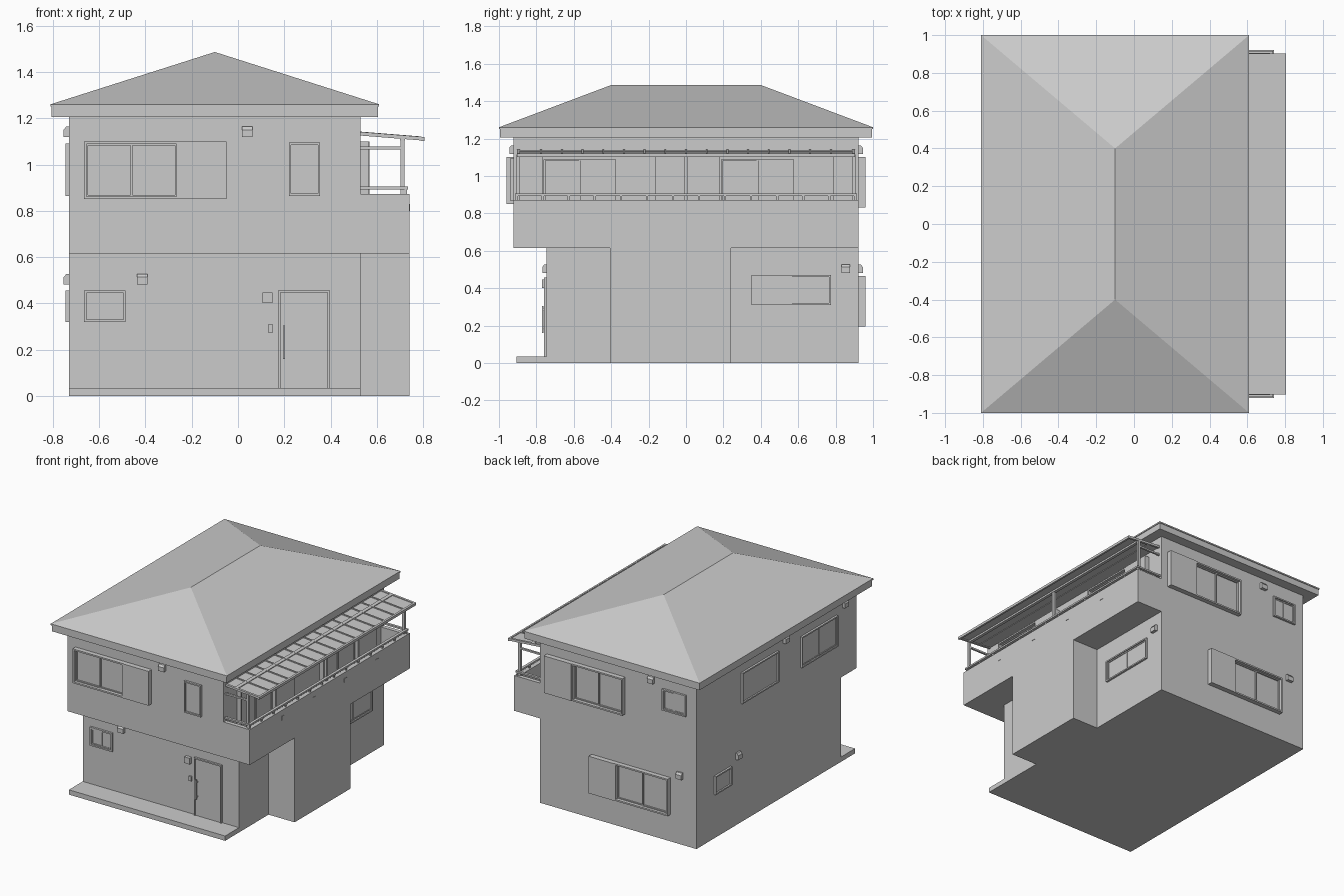
import bpy, bmesh
from mathutils import Vector, Matrix

if "Cube" in bpy.data.objects:
    bpy.data.objects.remove(bpy.data.objects["Cube"])


def build(name, boxes=(), prisms=()):
    """One object from axis-aligned boxes (x0,x1,y0,y1,z0,z1) and extruded loops (points, vector)."""
    bm = bmesh.new()
    for x0, x1, y0, y1, z0, z1 in boxes:
        size = Vector((abs(x1 - x0), abs(y1 - y0), abs(z1 - z0)))
        mid = Vector((x0 + x1, y0 + y1, z0 + z1)) / 2
        bmesh.ops.create_cube(bm, size=1, matrix=Matrix.Translation(mid) @ Matrix.Diagonal(size).to_4x4())
    for pts, vec in prisms:
        f = bm.faces.new([bm.verts.new(p) for p in pts])
        new = bmesh.ops.extrude_face_region(bm, geom=[f])["geom"]
        bmesh.ops.translate(bm, vec=vec, verts=[g for g in new if isinstance(g, bmesh.types.BMVert)])
    bmesh.ops.recalc_face_normals(bm, faces=bm.faces)
    me = bpy.data.meshes.new(name)
    bm.to_mesh(me)
    bm.free()
    ob = bpy.data.objects.new(name, me)
    bpy.context.collection.objects.link(ob)
    return ob


# Walls: normal axis, sign, plane position
WALLS = {
    "front_upper": ("y", -1, -0.922), "front_lower": ("y", -1, -0.745),
    "back": ("y", 1, 0.922), "left": ("x", -1, -0.73), "right": ("x", 1, 0.53),
}


def on_wall(wall, u, d, v):
    axis, s, p = WALLS[wall]
    return (u, p + s * d, v) if axis == "y" else (p + s * d, u, v)


def wbox(wall, u0, u1, v0, v1, d1, d0=-0.005):
    a, b = on_wall(wall, u0, d0, v0), on_wall(wall, u1, d1, v1)
    return (a[0], b[0], a[1], b[1], a[2], b[2])


def frame(wall, u0, u1, v0, v1, d, t):
    return [wbox(wall, u0, u1, v0, v0 + t, d), wbox(wall, u0, u1, v1 - t, v1, d),
            wbox(wall, u0, u0 + t, v0 + t, v1 - t, d), wbox(wall, u1 - t, u1, v0 + t, v1 - t, d)]


def sashes(wall, u0, u1, v0, v1, d):
    """Two sliding sashes, one in front of the other."""
    m = (u0 + u1) / 2
    return (frame(wall, u0, m + 0.005, v0, v1, d, 0.008) + frame(wall, m - 0.005, u1, v0, v1, d * 0.7, 0.008)
            + [wbox(wall, u0, u1, v0, v1, 0.003)])


def window(name, wall, u0, u1, v0, v1, panes=2):
    b = frame(wall, u0, u1, v0, v1, 0.015, 0.01)
    i = (u0 + 0.01, u1 - 0.01, v0 + 0.01, v1 - 0.01)
    b += sashes(wall, *i, 0.008) if panes == 2 else [wbox(wall, *i, 0.004)]
    build(name, b)


def shutter_window(name, wall, u0, u1, box_u, v0, v1):
    """Sliding window u0..u1 with a shutter case from its edge to box_u."""
    b = frame(wall, u0, u1, v0, v1, 0.034, 0.011)
    b += sashes(wall, u0 + 0.01, u1 - 0.01, v0 + 0.01, v1 - 0.01, 0.014)
    edge = u1 if box_u > u1 else u0
    b.append(wbox(wall, min(edge, box_u), max(edge, box_u), v0, v1, 0.037))
    build(name, b)


def vent(name, wall, u, v):
    """Small hood with a sloping top."""
    prof = [(-0.003, v - 0.022), (0.023, v - 0.022), (0.023, v + 0.010), (0.012, v + 0.024), (-0.003, v + 0.024)]
    loop = [on_wall(wall, u - 0.023, d, z) for d, z in prof]
    vec = Vector(on_wall(wall, u + 0.023, 0, 0)) - Vector(on_wall(wall, u - 0.023, 0, 0))
    build(name, prisms=[(loop, vec)])


# Main volumes
build("lower_storey", [(-0.73, 0.53, -0.745, 0.922, 0, 0.615)])
build("upper_storey", [(-0.73, 0.53, -0.922, 0.922, 0.615, 1.21)])
build("side_bay", [(0.53, 0.74, -0.405, 0.24, 0, 0.615)])
build("porch_slab", [(-0.73, 0.53, -0.905, -0.745, 0, 0.035)])

# Hip roof: fascia, drip edge, sloping faces rising to the ridge
build("roof_fascia", [(-0.805, 0.605, -0.995, 0.995, 1.205, 1.25)])
build("roof_edge", [(-0.81, 0.61, -1, 1, 1.25, 1.26)])
bm = bmesh.new()
e = [bm.verts.new(p) for p in [(-0.81, -1, 1.26), (0.61, -1, 1.26), (0.61, 1, 1.26), (-0.81, 1, 1.26)]]
r = [bm.verts.new((-0.1, y, 1.486)) for y in (-0.4, 0.4)]
for f in [(e[0], e[1], r[0]), (e[1], e[2], r[1], r[0]), (e[2], e[3], r[1]), (e[3], e[0], r[0], r[1]), e[::-1]]:
    bm.faces.new(f)
me = bpy.data.meshes.new("hip_roof")
bm.to_mesh(me)
bm.free()
bpy.context.collection.objects.link(bpy.data.objects.new("hip_roof", me))

# Balcony: deck, parapet, drain openings
T = 0.03
build("balcony_deck", [(0.53, 0.74, -0.922, 0.922, 0.615, 0.645)])
build("balcony_parapet", [(0.74 - T, 0.74, -0.922, 0.922, 0.645, 0.872)]
      + [(0.53, 0.74 - T, s * 0.922, s * (0.922 - T), 0.645, 0.872) for s in (-1, 1)])
build("parapet_drains", [(0.735, 0.743, y - 0.015, y + 0.015, 0.8, 0.83) for y in (-0.54, -0.18, 0.18, 0.54)])

# Handrail with short stubs
rail = [(0.715, 0.735, -0.915, 0.915, 0.893, 0.905)]
rail += [(0.53, 0.715, s * 0.915, s * 0.897, 0.893, 0.905) for s in (-1, 1)]
rail += [(0.72, 0.73, y - 0.006, y + 0.006, 0.87, 0.895) for y in [-0.905 + i * 1.81 / 13 for i in range(14)]]
build("handrail", rail)

# Canopy over the balcony: posts, tie beams, sloping sheet with ribs
build("canopy_posts", [(0.702, 0.72, y - 0.009, y + 0.009, 0.86, 1.115) for y in (-0.897, 0, 0.897)])
build("canopy_ties", [(0.53, 0.705, s * 0.904, s * 0.89, 1.065, 1.077) for s in (-1, 1)])


def slope(x, off):
    return 1.139 - (x - 0.53) * 0.08 + off


def slab(x0, x1, y0, y1, lo, hi):
    pts = [(x0, y0, slope(x0, lo)), (x1, y0, slope(x1, lo)), (x1, y0, slope(x1, hi)), (x0, y0, slope(x0, hi))]
    return (pts, (0, y1 - y0, 0))


build("canopy_sheet", prisms=[slab(0.53, 0.79, -0.9, 0.9, -0.008, -0.003)])
build("canopy_frame", prisms=[slab(0.79, 0.805, -0.903, 0.903, -0.016, 0.002),
                              slab(0.60, 0.625, -0.89, 0.89, -0.012, 0.002)]
      + [slab(0.53, 0.79, s * 0.903, s * 0.887, -0.014, 0.002) for s in (-1, 1)])
build("canopy_ribs", prisms=[slab(0.53, 0.79, y - 0.005, y + 0.005, -0.008, 0.003)
                             for y in [-0.885 + i * 1.77 / 16 for i in range(1, 16)]])
build("canopy_beam", [(0.7, 0.722, -0.9, 0.9, 1.103, 1.117)])

# Sliding windows with shutter cases
shutter_window("front_shutter_window", "front_upper", -0.665, -0.255, -0.05, 0.85, 1.1)
shutter_window("back_upper_shutter_window", "back", -0.155, 0.255, 0.475, 0.83, 1.1)
shutter_window("back_lower_shutter_window", "back", -0.52, -0.09, 0.115, 0.195, 0.465)
shutter_window("balcony_window_a", "right", -0.77, -0.365, -0.16, 0.66, 1.1)
shutter_window("balcony_window_b", "right", 0.18, 0.585, 0.79, 0.66, 1.1)

# Plain windows
window("front_narrow_window", "front_upper", 0.22, 0.355, 0.865, 1.095, 1)
window("front_small_window", "front_lower", -0.665, -0.485, 0.32, 0.455)
window("back_small_window", "back", -0.65, -0.46, 0.945, 1.1)
window("left_window_a", "left", -0.01, 0.41, 0.865, 1.09, 1)
window("left_window_b", "left", -0.69, -0.275, 0.865, 1.09)
window("left_small_window", "left", 0.53, 0.72, 0.32, 0.455, 1)
window("bay_window", "right", 0.35, 0.775, 0.31, 0.47)

# Vent hoods
for i, (w, u, v) in enumerate([("front_upper", 0.04, 1.14), ("front_lower", -0.413, 0.503), ("back", -0.37, 1.14),
                               ("back", -0.6, 0.503), ("left", -0.1, 1.14), ("left", -0.78, 1.14),
                               ("left", 0.45, 0.503), ("right", 0.855, 0.503)]):
    vent(f"vent_hood_{i}", w, u, v)

# Entrance: door, handle, lamp, intercom
build("front_door", [wbox("front_lower", 0.18, 0.39, 0.035, 0.45, 0.006)]
      + [wbox("front_lower", 0.175, 0.395, 0.447, 0.457, 0.014)]
      + [wbox("front_lower", u, u + 0.008, 0.035, 0.447, 0.014) for u in (0.175, 0.387)])
build("door_handle", [wbox("front_lower", 0.195, 0.204, 0.16, 0.305, 0.026, 0.017)]
      + [wbox("front_lower", 0.195, 0.204, v, v + 0.01, 0.018) for v in (0.175, 0.28)])
build("porch_lamp", [wbox("front_lower", 0.105, 0.148, 0.402, 0.447, 0.024)])
build("intercom", [wbox("front_lower", 0.13, 0.151, 0.275, 0.308, 0.012)])
